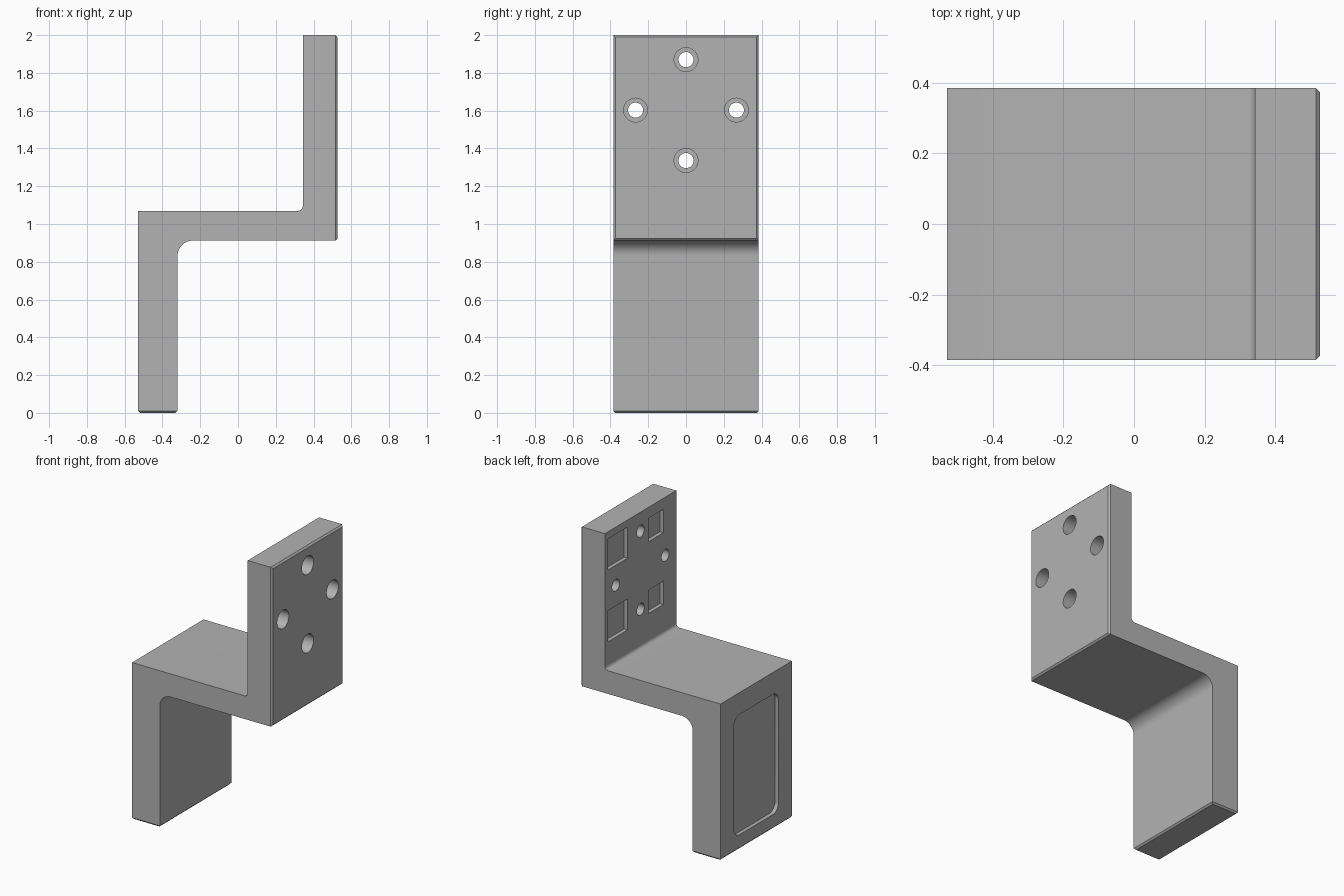
import bpy, bmesh, math
from mathutils import Matrix, Vector

if "Cube" in bpy.data.objects:
    bpy.data.objects.remove(bpy.data.objects["Cube"])

HALF_WIDTH = 0.385
CHAMFER = 0.011
LEG_BACK, LEG_FRONT = -0.53, -0.32
PLATE_BACK, PLATE_FRONT = 0.343, 0.527
SHELF_LOW, SHELF_TOP, TOP = 0.912, 1.07, 2.0

grey = bpy.data.materials.new("plain grey")
grey.use_nodes = True
colour = (0.45, 0.45, 0.45, 1)
grey.diffuse_color = colour
grey.node_tree.nodes["Principled BSDF"].inputs["Base Color"].default_value = colour


def make_object(name, bm):
    bmesh.ops.recalc_face_normals(bm, faces=bm.faces)
    mesh = bpy.data.meshes.new(name)
    bm.to_mesh(mesh)
    bm.free()
    mesh.materials.append(grey)
    obj = bpy.data.objects.new(name, mesh)
    bpy.context.collection.objects.link(obj)
    return obj


def fillet(cx, cz, radius, start, end, steps=12):
    """Arc points in the xz plane, angles in degrees."""
    angles = [math.radians(start + (end - start) * i / steps) for i in range(steps + 1)]
    return [(cx + radius * math.cos(a), cz + radius * math.sin(a)) for a in angles]


# Stepped bracket: side profile extruded across the width
R_IN, R_UP = 0.08, 0.025
profile = [(LEG_BACK, 0), (LEG_FRONT, 0)]
profile += fillet(LEG_FRONT + R_IN, SHELF_LOW - R_IN, R_IN, 180, 90)
profile += [(PLATE_FRONT, SHELF_LOW), (PLATE_FRONT, TOP), (PLATE_BACK, TOP)]
profile += fillet(PLATE_BACK - R_UP, SHELF_TOP + R_UP, R_UP, 0, -90)
profile += [(LEG_BACK, SHELF_TOP)]

bm = bmesh.new()
side = bm.faces.new([bm.verts.new((x, -HALF_WIDTH, z)) for x, z in profile])
extruded = bmesh.ops.extrude_face_region(bm, geom=[side])
new_verts = [g for g in extruded["geom"] if isinstance(g, bmesh.types.BMVert)]
bmesh.ops.translate(bm, verts=new_verts, vec=(0, 2 * HALF_WIDTH, 0))
bmesh.ops.recalc_face_normals(bm, faces=bm.faces)

# Chamfers around the mounting face and the foot
rims = [e for e in bm.edges
        if all(abs(v.co.x - PLATE_FRONT) < 1e-4 for v in e.verts)
        or all(abs(v.co.z) < 1e-4 for v in e.verts)]
bmesh.ops.bevel(bm, geom=rims, offset=CHAMFER, segments=1, affect='EDGES')
bracket = make_object("stepped_bracket", bm)


def cut(obj, bm):
    """Subtract a closed mesh from the part."""
    cutter = make_object("cutter", bm)
    cutter.hide_render = True
    mod = obj.modifiers.new("cut", 'BOOLEAN')
    mod.operation, mod.solver, mod.object = 'DIFFERENCE', 'EXACT', cutter
    bpy.context.view_layer.objects.active = obj
    bpy.ops.object.modifier_apply(modifier=mod.name)
    bpy.data.objects.remove(cutter)


def cut_pocket(obj, face_x, depth, y0, y1, z0, z1, radius=0):
    """Shallow rectangular recess entered from the -x side."""
    bm = bmesh.new()
    size = Vector((2 * depth, y1 - y0, z1 - z0))
    centre = Vector((face_x, (y0 + y1) / 2, (z0 + z1) / 2))
    bmesh.ops.create_cube(bm, size=1, matrix=Matrix.Translation(centre) @ Matrix.Diagonal(size).to_4x4())
    if radius:
        corners = [e for e in bm.edges if abs(e.verts[0].co.x - e.verts[1].co.x) > depth]
        bmesh.ops.bevel(bm, geom=corners, offset=radius, segments=8, profile=0.5, affect='EDGES')
    cut(obj, bm)


def cut_hole(obj, y, z, radius, x0, x1):
    """Round hole along x."""
    bm = bmesh.new()
    place = Matrix.Translation(((x0 + x1) / 2, y, z)) @ Matrix.Rotation(math.pi / 2, 4, 'Y')
    bmesh.ops.create_cone(bm, cap_ends=True, segments=40, radius1=radius, radius2=radius,
                          depth=x1 - x0, matrix=place)
    cut(obj, bm)


# Counterbored screw holes on a diamond pattern
HOLE_Z, SPREAD = 1.603, 0.267
for dy, dz in ((1, 0), (-1, 0), (0, 1), (0, -1)):
    y, z = dy * SPREAD, HOLE_Z + dz * SPREAD
    cut_hole(bracket, y, z, 0.04, PLATE_BACK - 0.1, PLATE_FRONT + 0.1)
    cut_hole(bracket, y, z, 0.063, PLATE_FRONT - 0.1, PLATE_FRONT + 0.1)

# Square recesses behind the mounting plate: a larger and a smaller pair
for cy, half in ((0.246, 0.106), (-0.166, 0.08)):
    for cz in (HOLE_Z - 0.248, HOLE_Z + 0.242):
        cut_pocket(bracket, PLATE_BACK, 0.026, cy - half, cy + half, cz - half, cz + half)

# Rounded recess in the outer face of the leg
cut_pocket(bracket, LEG_BACK, 0.026, -0.24, 0.24, 0.1, 0.92, 0.06)

bpy.ops.object.select_all(action='DESELECT')
bracket.select_set(True)
bpy.context.view_layer.objects.active = bracket
bpy.ops.object.shade_smooth_by_angle(angle=math.radians(30))
